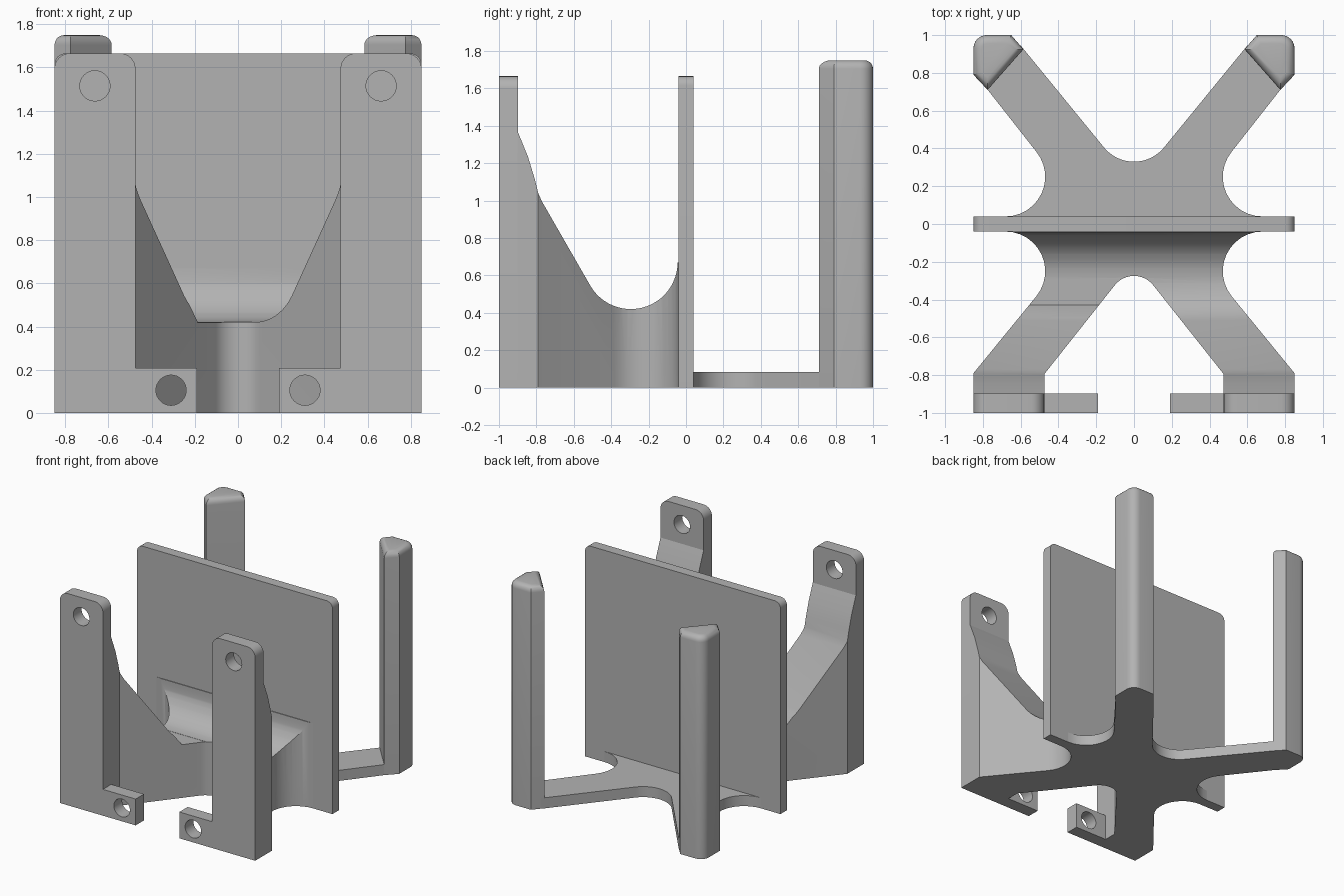
import bpy, bmesh
from math import sin, cos, radians
from mathutils import Vector

old = bpy.data.objects.get("Cube")
if old:
    bpy.data.objects.remove(old, do_unlink=True)

grey = bpy.data.materials.new("plain grey")
grey.use_nodes = True
GREY = (0.45, 0.45, 0.45, 1)
grey.diffuse_color = GREY
grey.node_tree.nodes["Principled BSDF"].inputs["Base Color"].default_value = GREY


def arc(cx, cy, r, a0, a1, n=12):
    """Points on an arc, angles in degrees."""
    steps = [radians(a0 + (a1 - a0) * i / n) for i in range(n + 1)]
    return [(cx + r * cos(a), cy + r * sin(a)) for a in steps]


def mirrored(half):
    """Close a half outline across x = 0."""
    return half + [(-x, y) for x, y in reversed(half) if x > 1e-4]


def prism(name, outlines, axis, lo, hi, round_top=0):
    """Extrude flat outlines along an axis into one object."""
    place = {"x": lambda a, b, t: (t, a, b),
             "y": lambda a, b, t: (a, t, b),
             "z": lambda a, b, t: (a, b, t)}[axis]
    bm = bmesh.new()
    for pts in outlines:
        face = bm.faces.new([bm.verts.new(place(a, b, lo)) for a, b in pts])
        ext = bmesh.ops.extrude_face_region(bm, geom=[face])
        moved = [g for g in ext["geom"] if isinstance(g, bmesh.types.BMVert)]
        bmesh.ops.translate(bm, verts=moved, vec=Vector(place(0, 0, hi - lo)))
    bmesh.ops.recalc_face_normals(bm, faces=bm.faces)
    if round_top:
        rim = [e for e in bm.edges if all(v.co.z > hi - 1e-4 for v in e.verts)]
        bmesh.ops.bevel(bm, geom=rim, offset=round_top, segments=5,
                        profile=0.5, affect="EDGES")
    mesh = bpy.data.meshes.new(name)
    bm.to_mesh(mesh)
    bm.free()
    mesh.materials.append(grey)
    obj = bpy.data.objects.new(name, mesh)
    bpy.context.collection.objects.link(obj)
    return obj


def boolean(obj, cutter, operation):
    """Apply a boolean and discard the cutter."""
    mod = obj.modifiers.new("cut", "BOOLEAN")
    mod.object, mod.operation, mod.solver = cutter, operation, "EXACT"
    graph = bpy.context.evaluated_depsgraph_get()
    mesh = bpy.data.meshes.new_from_object(obj.evaluated_get(graph))
    obj.modifiers.clear()
    obj.data = mesh
    bpy.data.objects.remove(cutter, do_unlink=True)


def smooth(obj):
    bpy.ops.object.select_all(action="DESELECT")
    obj.select_set(True)
    bpy.context.view_layer.objects.active = obj
    bpy.ops.object.shade_smooth_by_angle(angle=radians(25))


W, H = 0.85, 1.665
parts = []

# Upright centre panel with rounded top corners
parts.append(prism("centre_panel", [mirrored([(W, 0)] + arc(W - .05, H - .05, .05, 0, 90, 6))],
                   "y", -.04, .04))

# Thin back base with two splayed arms
back = ([(.68, 0)] + arc(.68, .25, .21, 270, 141.1) + [(.79, .73), (.60, .945)]
        + arc(0, .535, .205, -38.9, -90))
parts.append(prism("back_base", [mirrored(back)], "z", 0, .083))

# Front body: splayed plan cut to a swooping side profile
front = ([(.68, 0)] + arc(.68, -.25, .21, 90, 218.9)
         + [(W, -.79), (W, -1.05), (.475, -1.05), (.475, -.795)]
         + arc(0, -.405, .13, 38.9, 90))
body = prism("front_body", [mirrored(front)], "z", -.1, 1.6)
swoop = ([(0, 0), (-.9, 0), (-.9, 1.37), (-.845, 1.235), (-.81, 1.12), (-.79, 1.04), (-.77, .995)]
         + arc(-.295, .67, .25, 210.4, 360, 24) + [(0, .67)])
boolean(body, prism("swoop_cutter", [swoop], "x", -1, 1), "INTERSECT")
# The right arm meets the body with a crisp flat step
step = [(-.52, .57), (-.43, .418), (-.295, .419), (-.295, .6)]
boolean(body, prism("step_cutter", [step], "x", -1, 0), "DIFFERENCE")
parts.append(body)

for side, s in (("left", 1), ("right", -1)):
    # L-shaped front plate with a screw hole in the ear and in the foot tab
    ear = ([(.19, 0), (W, 0)] + arc(W - .07, H - .07, .07, 0, 90, 8)
           + arc(.475 + .07, H - .07, .07, 90, 180, 8) + [(.475, .207), (.19, .207)])
    plate = prism(side + "_front_plate", [[(s * x, z) for x, z in ear]], "y", -1, -.897)
    holes = [arc(s * x, z, .07, 0, 348.75, 31) for x, z in ((.663, 1.515), (.31, .105))]
    boolean(plate, prism("hole_cutter", holes, "y", -1.1, -.8), "DIFFERENCE")
    parts.append(plate)

    # Tall back corner post
    post = ([(.585, .925), (.775, .71), (W, .79)] + arc(W - .07, .93, .07, 0, 90, 6)
            + [(.65, 1)])
    parts.append(prism(side + "_back_post", [[(s * x, y) for x, y in post]],
                       "z", 0, 1.75, round_top=.045))

for part in parts:
    smooth(part)
